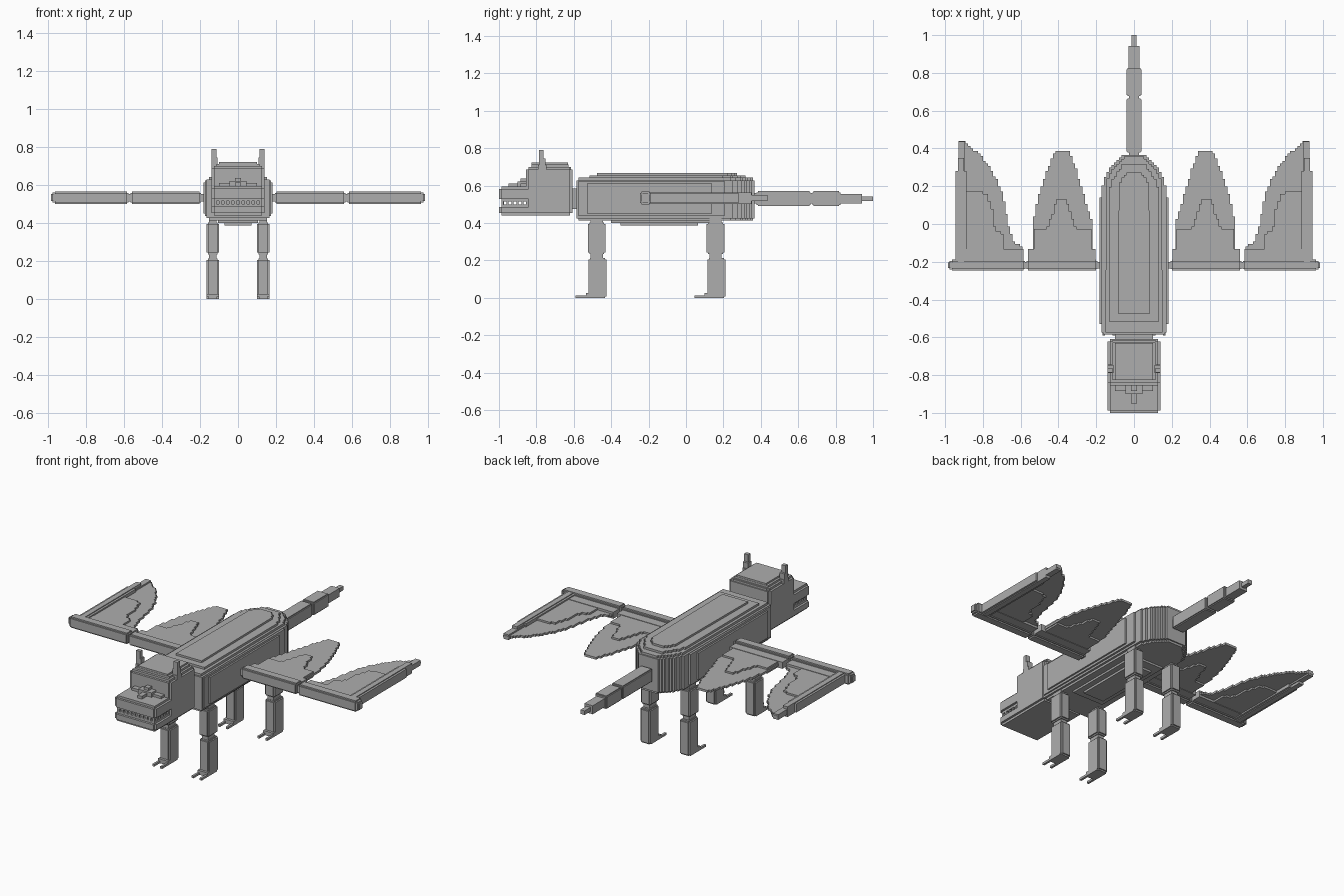
import bpy, bmesh

V = 0.0133  # block size that every step follows
grey = bpy.data.materials.new("plain_grey")
grey.diffuse_color = (0.42, 0.42, 0.42, 1)


class Part:
    """Collects boxes and stepped slabs into one object, optionally mirrored in x."""

    def __init__(self, name, mirror=False):
        self.name, self.mirror, self.bm = name, mirror, bmesh.new()

    def slab(self, pts, z0, z1):
        verts = [self.bm.verts.new((x, y, z0)) for x, y in pts]
        face = self.bm.faces.new(verts)
        ext = bmesh.ops.extrude_face_region(self.bm, geom=[face])["geom"]
        bmesh.ops.translate(self.bm, vec=(0, 0, z1 - z0),
                            verts=[g for g in ext if isinstance(g, bmesh.types.BMVert)])

    def box(self, x0, x1, y0, y1, z0, z1):
        self.slab([(x0, y0), (x1, y0), (x1, y1), (x0, y1)], z0, z1)

    def notched(self, x0, x1, y0, y1, z0, z1, e=V):
        # box with a one-block step along every edge
        self.box(x0, x1, y0 + e, y1 - e, z0 + e, z1 - e)
        self.box(x0 + e, x1 - e, y0, y1, z0 + e, z1 - e)
        self.box(x0 + e, x1 - e, y0 + e, y1 - e, z0, z1)

    def done(self):
        bm = self.bm
        if self.mirror:
            geo = bmesh.ops.duplicate(bm, geom=bm.verts[:] + bm.edges[:] + bm.faces[:])["geom"]
            for g in geo:
                if isinstance(g, bmesh.types.BMVert):
                    g.co.x = -g.co.x
        bmesh.ops.recalc_face_normals(bm, faces=bm.faces)
        me = bpy.data.meshes.new(self.name)
        bm.to_mesh(me)
        bm.free()
        me.materials.append(grey)
        bpy.context.collection.objects.link(bpy.data.objects.new(self.name, me))


def lerp(pts, t):
    for (a, fa), (b, fb) in zip(pts, pts[1:]):
        if a <= t <= b:
            return fa + (fb - fa) * (t - a) / (b - a)
    return pts[-1][1]


def stairs(pts):
    """Turn a profile (position, height) into block steps."""
    a, b = pts[0][0], pts[-1][0]
    n = max(1, round((b - a) / V))
    out = []
    for i in range(n):
        t0, t1 = a + (b - a) * i / n, a + (b - a) * (i + 1) / n
        h = round(lerp(pts, (t0 + t1) / 2) / V) * V
        if out and abs(out[-1][1] - h) < 1e-6:
            out[-1] = (t1, h)
        else:
            out += [(t0, h), (t1, h)]
    return out


def hull_outline(half, front, taper):
    """Straight sides with a stepped tapering rear."""
    side = [(half, front)] + [(w, y) for y, w in stairs(taper)]
    return side + [(-x, y) for x, y in reversed(side)]


# Body: stacked layers with the stepped rear
body = Part("body")
rear = [(0.21, 0.165), (0.245, 0.155), (0.29, 0.13), (0.33, 0.10), (0.365, 0.06)]
body.slab(hull_outline(0.165, -0.585, rear), 0.425, 0.628)
body.slab(hull_outline(0.152, -0.575, [(y - 0.008, w - V) for y, w in rear]), 0.412, 0.642)
body.slab(hull_outline(0.133, -0.515, [(0.17, 0.133), (0.23, 0.12), (0.318, 0.055)]), 0.63, 0.655)
body.slab(hull_outline(0.086, -0.475, [(0.17, 0.086), (0.21, 0.08), (0.272, 0.04)]), 0.64, 0.667)
body.box(-0.173, 0.173, -0.575, 0.205, 0.437, 0.625)
body.box(-0.183, 0.183, -0.53, 0.14, 0.45, 0.612)
body.box(-0.105, 0.105, -0.40, 0.12, 0.40, 0.43)
body.box(-0.07, 0.07, -0.35, 0.065, 0.387, 0.43)
body.done()

# Neck
neck = Part("neck")
neck.box(-0.10, 0.10, -0.64, -0.57, 0.475, 0.585)
neck.done()

# Head: skull, upper and lower jaw
head = Part("skull")
head.notched(-0.14, 0.14, -0.855, -0.608, 0.44, 0.70)
head.notched(-0.127, 0.127, -0.84, -0.615, 0.60, 0.712)
head.box(-0.10, 0.10, -0.825, -0.63, 0.60, 0.722)
head.done()
jaw = Part("jaws")
jaw.notched(-0.14, 0.14, -1.0, -0.80, 0.515, 0.595)
jaw.notched(-0.14, 0.14, -1.0, -0.80, 0.44, 0.50)
jaw.done()
snout = Part("nose_ridge")
snout.box(-0.10, 0.10, -0.885, -0.84, 0.58, 0.61)
snout.box(-0.045, 0.045, -0.90, -0.84, 0.58, 0.622)
snout.box(-0.015, 0.015, -0.95, -0.84, 0.58, 0.612)
snout.box(-0.015, 0.015, -0.885, -0.84, 0.58, 0.638)
snout.done()

# Teeth along both sides and across the front
teeth = Part("teeth", True)
for i in range(8):
    y = -0.987 + i * 2 * V
    teeth.box(0.113, 0.1265, y, y + V * 0.8, 0.495, 0.52)
for i in range(4):
    x = 0.007 + i * 2 * V
    teeth.box(x, x + V, -0.987, -0.974, 0.495, 0.52)
teeth.done()

# Ears
ears = Part("ears", True)
ears.box(0.10, 0.14, -0.79, -0.745, 0.66, 0.71)
ears.box(0.107, 0.14, -0.785, -0.75, 0.70, 0.745)
ears.box(0.113, 0.14, -0.785, -0.763, 0.74, 0.79)
ears.done()

# Legs: the same leg at front and rear
for name, dy in (("front_legs", 0), ("rear_legs", 0.635)):
    leg = Part(name, True)
    leg.notched(0.10, 0.167, -0.525 + dy, -0.43 + dy, 0.235, 0.402, 0.008)
    leg.box(0.113, 0.154, -0.51 + dy, -0.445 + dy, 0.20, 0.425)
    leg.notched(0.10, 0.167, -0.52 + dy, -0.425 + dy, 0.0, 0.213, 0.008)
    leg.box(0.10, 0.167, -0.535 + dy, -0.44 + dy, 0.0, 0.026)
    for x in (0.10, 0.1537):  # toes
        leg.box(x, x + V, -0.59 + dy, -0.50 + dy, 0.0, V)
    leg.done()

# Tail segments
tail = Part("tail")
tail.box(-0.027, 0.027, 0.33, 0.72, 0.505, 0.56)
tail.notched(-0.04, 0.04, 0.378, 0.665, 0.49, 0.57, 0.006)
tail.notched(-0.04, 0.04, 0.677, 0.825, 0.49, 0.57, 0.006)
tail.box(-0.028, 0.028, 0.80, 0.942, 0.503, 0.555)
tail.box(-0.0135, 0.0135, 0.92, 1.0, 0.517, 0.542)
tail.done()

# Wings
ZC = 0.533


def membrane(part, pts, base, thick):
    top = stairs(pts)
    part.slab([(pts[0][0], base), (pts[-1][0], base)] + top[::-1], ZC - thick / 2, ZC + thick / 2)


inner = Part("inner_wings", True)
inner.box(0.16, 0.60, -0.235, -0.20, 0.513, 0.553)
inner.notched(0.194, 0.568, -0.247, -0.187, 0.50, 0.567, 0.008)
inner.box(0.203, 0.56, -0.21, -0.132, ZC - 1.5 * V, ZC + 1.5 * V)
membrane(inner, [(0.22, 0.0), (0.25, 0.1), (0.28, 0.2), (0.305, 0.29), (0.345, 0.388), (0.415, 0.388),
                 (0.46, 0.29), (0.50, 0.17), (0.525, 0.06), (0.535, 0.0)], -0.2, V)
membrane(inner, [(0.226, -0.03), (0.31, -0.02), (0.325, 0.03), (0.36, 0.133), (0.41, 0.133),
                 (0.43, 0.06), (0.46, -0.02), (0.53, -0.03)], -0.2, 2.6 * V)
inner.done()

outer = Part("outer_wings", True)
outer.notched(0.577, 0.972, -0.247, -0.187, 0.50, 0.567, 0.008)
outer.notched(0.945, 0.985, -0.24, -0.195, 0.508, 0.56, 0.008)
outer.box(0.585, 0.945, -0.21, -0.132, ZC - 1.5 * V, ZC + 1.5 * V)
membrane(outer, [(0.59, -0.12), (0.63, -0.10), (0.66, -0.03), (0.68, 0.08), (0.70, 0.17), (0.73, 0.24),
                 (0.77, 0.31), (0.82, 0.37), (0.87, 0.41), (0.90, 0.44), (0.93, 0.44)], -0.2, V)
membrane(outer, [(0.69, -0.05), (0.735, -0.03), (0.75, 0.08), (0.775, 0.15), (0.80, 0.17),
                 (0.895, 0.17)], -0.2, 2.6 * V)
# outer wing edge spar
outer.box(0.887, 0.945, -0.20, 0.28, 0.507, 0.559)
outer.box(0.90, 0.932, -0.20, 0.35, 0.502, 0.564)
outer.box(0.895, 0.93, 0.20, 0.437, 0.517, 0.549)
outer.done()
